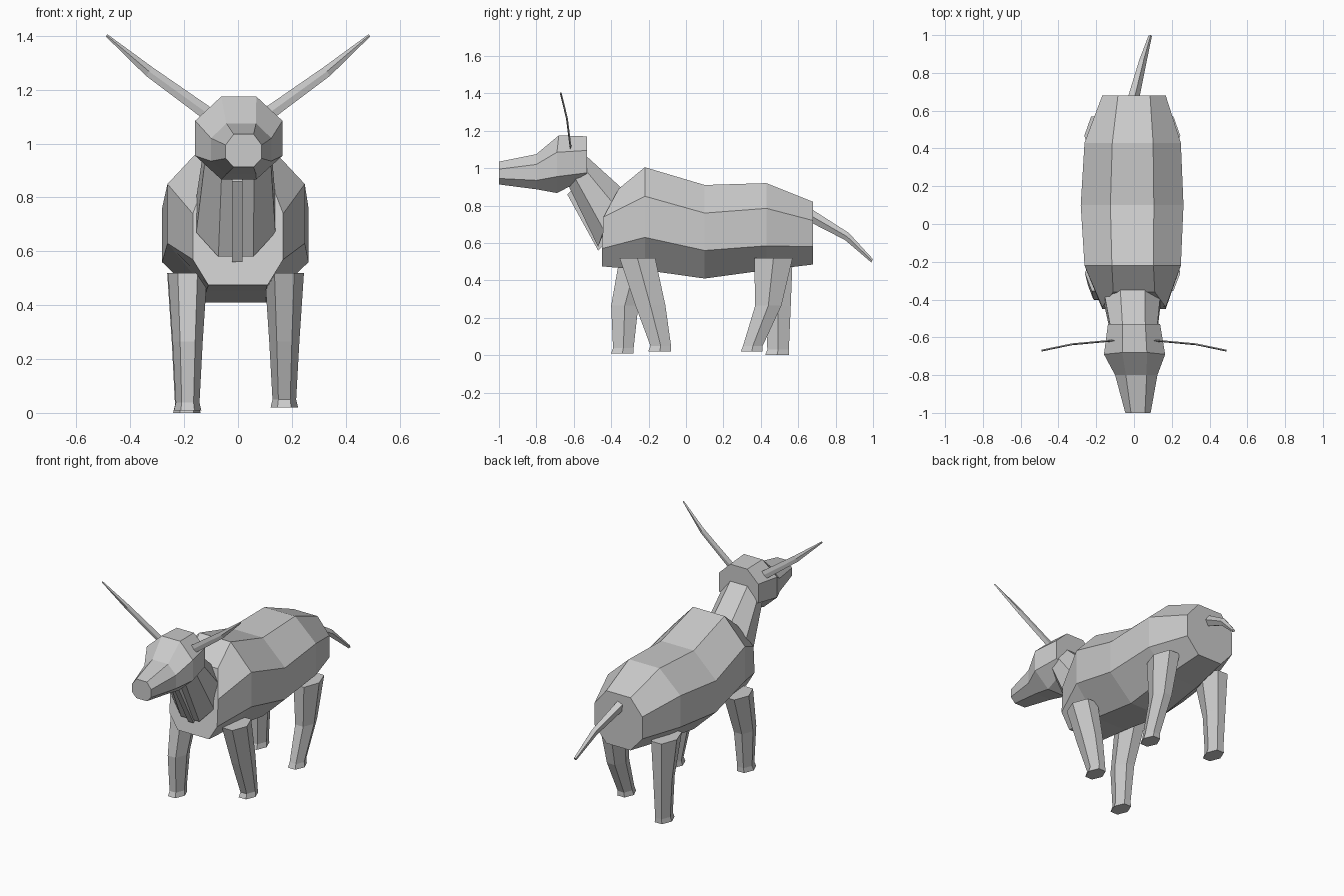
import bpy, bmesh
from math import cos, sin, pi
from mathutils import Vector

old = bpy.data.objects.get("Cube")
if old:
    bpy.data.objects.remove(old, do_unlink=True)

grey = bpy.data.materials.new("hide_grey")
grey.use_nodes = True
grey.diffuse_color = (0.6, 0.6, 0.6, 1)
shader = grey.node_tree.nodes["Principled BSDF"]
shader.inputs["Base Color"].default_value = (0.6, 0.6, 0.6, 1)
shader.inputs["Roughness"].default_value = 0.8


def loft(name, rings):
    """Skin a closed flat-shaded tube through equally sized rings."""
    bm = bmesh.new()
    loops = [[bm.verts.new(p) for p in ring] for ring in rings]
    n = len(loops[0])
    for a, b in zip(loops, loops[1:]):
        for i in range(n):
            j = (i + 1) % n
            bm.faces.new((a[i], a[j], b[j], b[i]))
    bm.faces.new(loops[0])
    bm.faces.new(loops[-1])
    bmesh.ops.recalc_face_normals(bm, faces=bm.faces[:])
    mesh = bpy.data.meshes.new(name)
    bm.to_mesh(mesh)
    bm.free()
    mesh.materials.append(grey)
    obj = bpy.data.objects.new(name, mesh)
    bpy.context.collection.objects.link(obj)
    return obj


def octagon(ys, zs, flat, half, cx=0.0):
    """Upright octagon; ys and zs run over its four levels, top to bottom."""
    if not isinstance(ys, tuple):
        ys = (ys,) * 4
    widths = (flat, half, half, flat)
    side = list(zip(widths, ys, zs))
    return ([(cx + w, y, z) for w, y, z in side]
            + [(cx - w, y, z) for w, y, z in reversed(side)])


def oval(centre, u, v, n):
    """Ring of n points around centre spanned by the half axes u and v."""
    c, u, v = Vector(centre), Vector(u), Vector(v)
    return [c + u * cos(2 * pi * i / n) + v * sin(2 * pi * i / n) for i in range(n)]


# Trunk
loft("body", [
    octagon((-0.36, -0.44, -0.45, -0.45), (0.89, 0.74, 0.57, 0.475), 0.11, 0.168),
    octagon(-0.22, (1.005, 0.85, 0.63, 0.455), 0.11, 0.255, -0.007),
    octagon(0.10, (0.91, 0.76, 0.56, 0.41), 0.115, 0.272, -0.01),
    octagon(0.43, (0.92, 0.785, 0.585, 0.455), 0.108, 0.255, -0.007),
    octagon(0.68, (0.82, 0.72, 0.58, 0.485), 0.085, 0.168),
])

# Neck and the fold of skin below it
loft("neck", [
    octagon((-0.55, -0.57, -0.60, -0.63), (1.08, 1.03, 0.96, 0.91), 0.06, 0.12),
    octagon((-0.34, -0.38, -0.44, -0.47), (0.89, 0.80, 0.67, 0.58), 0.065, 0.147, -0.008),
])
loft("throat_fold", [
    [(x, y, z) for y, z in ((-0.59, 0.90), (-0.635, 0.86), (-0.47, 0.56), (-0.43, 0.60))]
    for x in (-0.022, 0.016)
])

# Head, from poll to muzzle
loft("head", [
    octagon(-0.53, (1.17, 1.095, 0.975, 0.95), 0.06, 0.138),
    octagon((-0.68, -0.69, -0.69, -0.69), (1.175, 1.085, 0.955, 0.867), 0.065, 0.162, 0.003),
    octagon(-0.80, (1.075, 1.02, 0.935, 0.887), 0.055, 0.112, 0.012),
    octagon(-1.0, (1.035, 0.995, 0.945, 0.913), 0.037, 0.067, 0.021),
])

# Thin blade-like horns
for name, s in (("left_horn", 1), ("right_horn", -1)):
    loft(name, [
        oval((s * x, y, z), (-0.6 * w * s, 0, 0.8 * w), (0, 0.005, 0), 4)
        for x, y, z, w in ((0.09, -0.615, 1.095, 0.026), (0.33, -0.637, 1.268, 0.02),
                           (0.488, -0.67, 1.402, 0.005))
    ])

# Tail swinging to one side
loft("tail", [
    oval((x, y, z), (w, 0, 0), (0, 0.5 * w, 0.9 * w), 5)
    for x, y, z, w in ((-0.006, 0.66, 0.75, 0.033), (0.045, 0.86, 0.635, 0.022),
                       (0.085, 0.995, 0.505, 0.01))
])


def leg(name, x, top, knee, foot, ground):
    """Six-sided leg; top, knee and foot are (front y, back y) spans."""
    spans = ((top, 0.52, 0.073), (knee, 0.265, 0.056), (foot, ground + 0.03, 0.044))
    rings = []
    for (front, back), z, half in spans:
        rings.append(oval((x, (front + back) / 2, z), (half, 0, 0),
                          (0, (back - front) / 1.73, 0), 6))
    # Hoof flares forward at the sole
    front, back = foot[0] - 0.012, foot[1]
    rings.append(oval((x, (front + back) / 2, ground), (0.051, 0, 0),
                      (0, (back - front) / 1.73, 0), 6))
    loft(name, rings)


leg("front_left_leg", 0.172, (-0.355, -0.165), (-0.27, -0.11), (-0.19, -0.08), 0.02)
leg("front_right_leg", -0.187, (-0.355, -0.165), (-0.40, -0.255), (-0.39, -0.28), 0.008)
leg("rear_left_leg", 0.172, (0.365, 0.57), (0.37, 0.51), (0.305, 0.41), 0.02)
leg("rear_right_leg", -0.19, (0.365, 0.57), (0.425, 0.56), (0.435, 0.55), 0.0)
